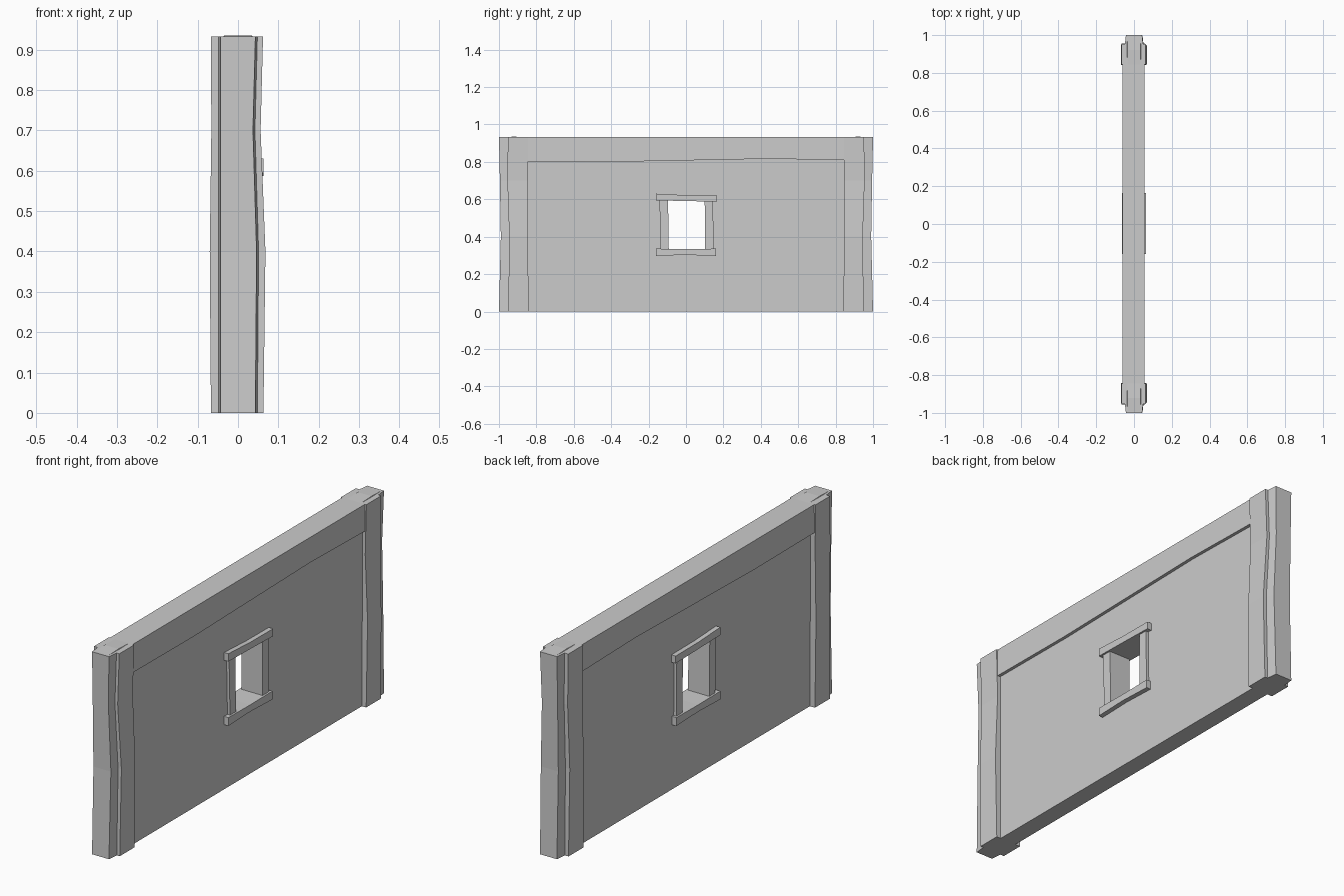
import bpy, bmesh

cube = bpy.data.objects.get("Cube")
if cube:
    bpy.data.objects.remove(cube, do_unlink=True)

stone = bpy.data.materials.new("pale_grey_stone")
stone.use_nodes = True
GREY = (0.6, 0.6, 0.6, 1)
stone.diffuse_color = GREY
stone.node_tree.nodes["Principled BSDF"].inputs["Base Color"].default_value = GREY


def finish(name, bm):
    bmesh.ops.recalc_face_normals(bm, faces=bm.faces)
    mesh = bpy.data.meshes.new(name)
    bm.to_mesh(mesh)
    bm.free()
    mesh.materials.append(stone)
    obj = bpy.data.objects.new(name, mesh)
    bpy.context.collection.objects.link(obj)
    return obj


def loft(name, sections, closed=False):
    """Skin matching rings of points; cap the ends unless the loft is a loop."""
    bm = bmesh.new()
    rings = [[bm.verts.new(p) for p in ring] for ring in sections]
    pairs = list(zip(rings, rings[1:]))
    if closed:
        pairs.append((rings[-1], rings[0]))
    else:
        bm.faces.new(rings[0])
        bm.faces.new(rings[-1])
    for a, b in pairs:
        for i in range(len(a)):
            j = (i + 1) % len(a)
            bm.faces.new((a[i], a[j], b[j], b[i]))
    return finish(name, bm)


def rect_yz(x, y0, y1, z0, z1):
    return [(x, y0, z0), (x, y1, z0), (x, y1, z1), (x, y0, z1)]


# Thin wall panel: outer and inner rectangles joined into a ring with a window
T = 0.041
outer, hole = (-0.88, 0.88, 0, 0.86), (-0.11, 0.12, 0.32, 0.605)
loft("wall_panel", [rect_yz(-T, *outer), rect_yz(T, *outer),
                    rect_yz(T, *hole), rect_yz(-T, *hole)], closed=True)

# Top beam with a gently wavy lower edge
beam = []
for y, z in ((-0.9, 0.803), (-0.4, 0.8), (0.0, 0.808), (0.45, 0.817), (0.9, 0.808)):
    beam.append([(-0.062, y, z), (0.056, y, z), (0.055, y, 0.932), (-0.061, y, 0.932)])
loft("top_beam", beam)

# Stepped end posts, bowed along their height:
# z, left face, right face, tongue right face, inner, step and outer edges
levels = (
    (0.0, -0.067, 0.063, 0.043, 0.842, 0.95, 1.0),
    (0.4, -0.07, 0.068, 0.046, 0.845, 0.945, 0.99),
    (0.7, -0.066, 0.056, 0.037, 0.845, 0.955, 0.995),
    (0.932, -0.067, 0.062, 0.043, 0.845, 0.952, 1.0),
)
for side, name in ((-1, "front_post"), (1, "back_post")):
    rings = []
    for z, xl, xr, tr, inner, step, end in levels:
        tl = -0.043
        outline = [(xl, inner), (xr, inner), (xr, step), (tr + 0.005, step),
                   (tr, end), (tl, end), (tl - 0.005, step), (xl, step)]
        rings.append([(x, side * y, z) for x, y in outline])
    loft(name, rings)

    # Slight crown on the post top
    crown = []
    for y, s in ((0.845, 0.0), (0.92, 0.003), (0.99, 0.0)):
        crown.append([(-0.04, side * y, 0.925), (0.04, side * y, 0.925),
                      (0.035, side * y, 0.932 + s), (-0.035, side * y, 0.932 + s)])
    loft(name + "_crown", crown)


# Window surround: bars run through the whole wall
def bar(name, depth, corners):
    loft(name, [[(x, y, z) for y, z in corners] for x in (-depth, depth)])


bar("window_lintel", 0.063, [(-0.16, 0.594), (0.0, 0.591), (0.165, 0.587),
                             (0.165, 0.621), (0.0, 0.622), (-0.16, 0.63)])
bar("window_sill", 0.063, [(-0.16, 0.298), (0.0, 0.303), (0.16, 0.297),
                           (0.16, 0.336), (0.0, 0.334), (-0.16, 0.336)])
bar("window_front_jamb", 0.054, [(-0.135, 0.325), (-0.092, 0.325),
                                 (-0.096, 0.6), (-0.142, 0.6)])
bar("window_back_jamb", 0.054, [(0.102, 0.325), (0.148, 0.325),
                                (0.144, 0.6), (0.1, 0.6)])
